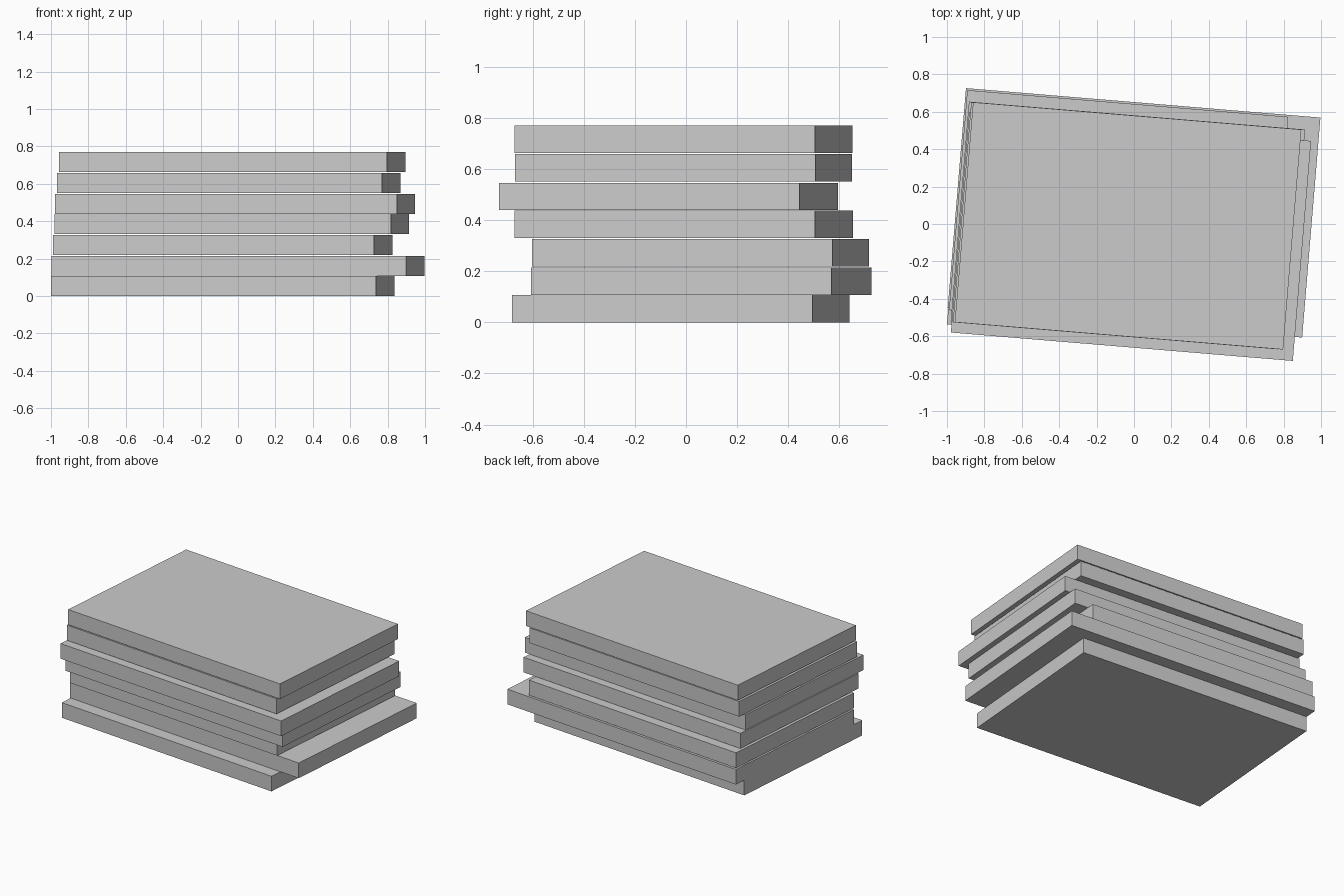
import bpy, math
from mathutils import Vector

if "Cube" in bpy.data.objects:
    bpy.data.objects.remove(bpy.data.objects["Cube"])

ANGLE = math.radians(-4.75)   # the whole stack is turned slightly
DEPTH = 1.18
THICK = 0.107

# per slab: front-left corner x, front-right corner x, front-right corner y, bottom z
SLABS = [
    (-1.000, 0.738, -0.681, 0.0),
    (-0.996, 0.899, -0.607, 0.108),
    (-0.989, 0.727, -0.603, 0.2195),
    (-0.980, 0.817, -0.671, 0.331),
    (-0.979, 0.849, -0.732, 0.439),
    (-0.968, 0.770, -0.670, 0.551),
    (-0.958, 0.797, -0.671, 0.6635),
]

along = Vector((math.cos(ANGLE), math.sin(ANGLE), 0))
back = Vector((-math.sin(ANGLE), math.cos(ANGLE), 0))


def slab(name, x_left, x_right, y_front, z):
    length = (x_right - x_left) / math.cos(ANGLE)
    centre = (Vector((x_right, y_front, z + THICK / 2))
              - along * length / 2 + back * DEPTH / 2)
    bpy.ops.mesh.primitive_cube_add(size=1, location=centre, rotation=(0, 0, ANGLE))
    ob = bpy.context.object
    ob.name = name
    ob.scale = (length, DEPTH, THICK)


# stacked slabs, bottom to top
for i, s in enumerate(SLABS):
    slab(f"slab_{i + 1}", *s)
